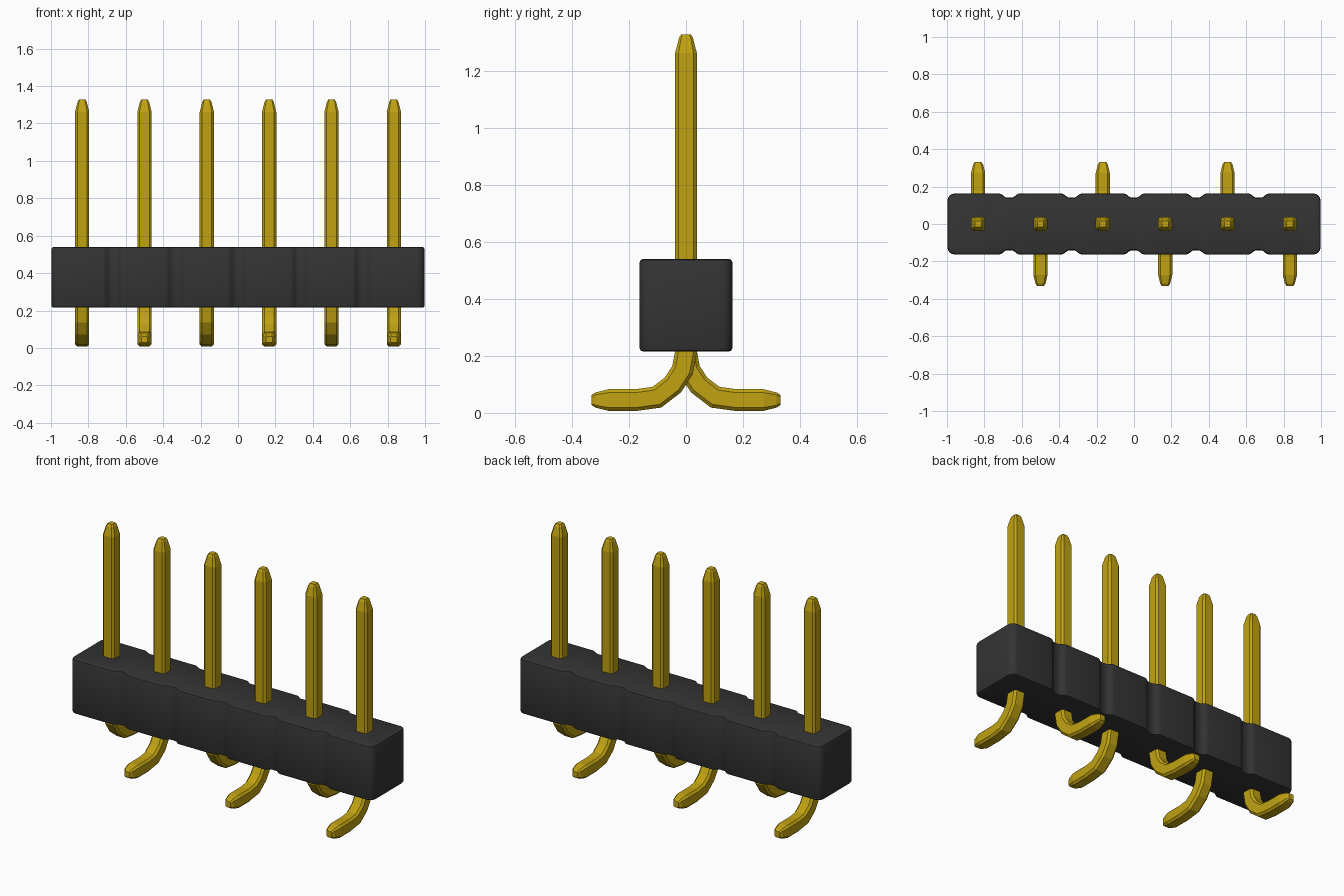
import bpy, bmesh, math
from mathutils import Vector

cube = bpy.data.objects.get("Cube")
if cube:
    bpy.data.objects.remove(cube, do_unlink=True)


def material(name, rgb):
    m = bpy.data.materials.new(name)
    m.use_nodes = True
    m.diffuse_color = (*rgb, 1)
    m.node_tree.nodes["Principled BSDF"].inputs["Base Color"].default_value = (*rgb, 1)
    return m


GOLD = material("gold", (0.53, 0.365, 0.006))
BLACK = material("black plastic", (0.034, 0.034, 0.034))


def add_object(name, bm, mat):
    bmesh.ops.recalc_face_normals(bm, faces=bm.faces)
    mesh = bpy.data.meshes.new(name)
    bm.to_mesh(mesh)
    bm.free()
    mesh.materials.append(mat)
    obj = bpy.data.objects.new(name, mesh)
    bpy.context.collection.objects.link(obj)
    return obj


PITCH, COUNT = 1 / 3, 6
HALF_Y, BOTTOM, TOP = 0.163, 0.215, 0.54

# Housing: outline with a shallow notch between neighbouring pins
side = [(-0.998, HALF_Y)]
for i in range(1, COUNT):
    x = -1 + i * PITCH
    side += [(x - 0.046, HALF_Y), (x - 0.02, 0.141), (x + 0.02, 0.141), (x + 0.046, HALF_Y)]
side.append((0.998, HALF_Y))
outline = side + [(-x, -y) for x, y in side]

bm = bmesh.new()
base = bm.faces.new([bm.verts.new((x, y, BOTTOM)) for x, y in outline])
lift = bmesh.ops.extrude_face_region(bm, geom=[base])["geom"]
bmesh.ops.translate(bm, vec=(0, 0, TOP - BOTTOM),
                    verts=[v for v in lift if isinstance(v, bmesh.types.BMVert)])
# Round the four corner uprights
corners = [e for e in bm.edges if all(abs(v.co.x) > 0.99 for v in e.verts)
           and abs(e.verts[0].co.z - e.verts[1].co.z) > 0.1]
bmesh.ops.bevel(bm, geom=corners, offset=0.04, segments=4, profile=0.5, affect='EDGES')
# Soften the shoulders of the notches
shoulders = [e for e in bm.edges if abs(e.verts[0].co.z - e.verts[1].co.z) > 0.1
             and abs(e.verts[0].co.x) < 0.9]
bmesh.ops.bevel(bm, geom=shoulders, offset=0.01, segments=2, profile=0.5, affect='EDGES')
# Soften the top and bottom rims
rims = [e for e in bm.edges if abs(e.verts[0].co.z - e.verts[1].co.z) < 1e-4]
bmesh.ops.bevel(bm, geom=rims, offset=0.013, segments=2, profile=0.5, affect='EDGES')
housing = add_object("housing", bm, BLACK)
bpy.context.view_layer.objects.active = housing
housing.select_set(True)
bpy.ops.object.shade_smooth_by_angle(angle=math.radians(35))
housing.select_set(False)

# Pin path: (y, z, section scale) from the upper tip to the toe of the foot
PATH = [(0, 1.328, 0.45), (0, 1.315, 0.65), (0, 1.262, 1), (0, 0.215, 1),
        (0.012, 0.15, 1), (0.046, 0.098, 1), (0.102, 0.055, 1), (0.175, 0.045, 1),
        (0.272, 0.045, 1), (0.318, 0.045, 0.7), (0.332, 0.045, 0.45)]
H, C = 0.038, 0.026
SECTION = [(C, H), (-C, H), (-H, C), (-H, -C), (-C, -H), (C, -H), (H, -C), (H, C)]


def add_pin(name, x, facing):
    """Sweep a chamfered square section along the bent path."""
    bm = bmesh.new()
    pts = [Vector((0, y * facing, z)) for y, z, s in PATH]
    rings = []
    for i, p in enumerate(pts):
        d_in = (p - pts[max(i - 1, 0)]).normalized()
        d_out = (pts[min(i + 1, len(pts) - 1)] - p).normalized()
        tangent = (d_in + d_out).normalized()
        across = Vector((1, 0, 0))
        normal = tangent.cross(across)
        # Mitre keeps the thickness constant through the bend
        mitre = 1 / max(tangent.dot(d_out if d_out.length else d_in), 0.5)
        s = PATH[i][2]
        rings.append([bm.verts.new(p + Vector((x, 0, 0)) + across * a * s + normal * b * s * mitre)
                      for a, b in SECTION])
    for r0, r1 in zip(rings, rings[1:]):
        for j in range(8):
            k = (j + 1) % 8
            bm.faces.new((r0[j], r0[k], r1[k], r1[j]))
    bm.faces.new(rings[0])
    bm.faces.new(rings[-1])
    add_object(name, bm, GOLD)


# Pins: feet alternate between back and front
for i in range(COUNT):
    add_pin(f"pin_{i + 1}", -1 + PITCH * (i + 0.5), 1 if i % 2 == 0 else -1)
